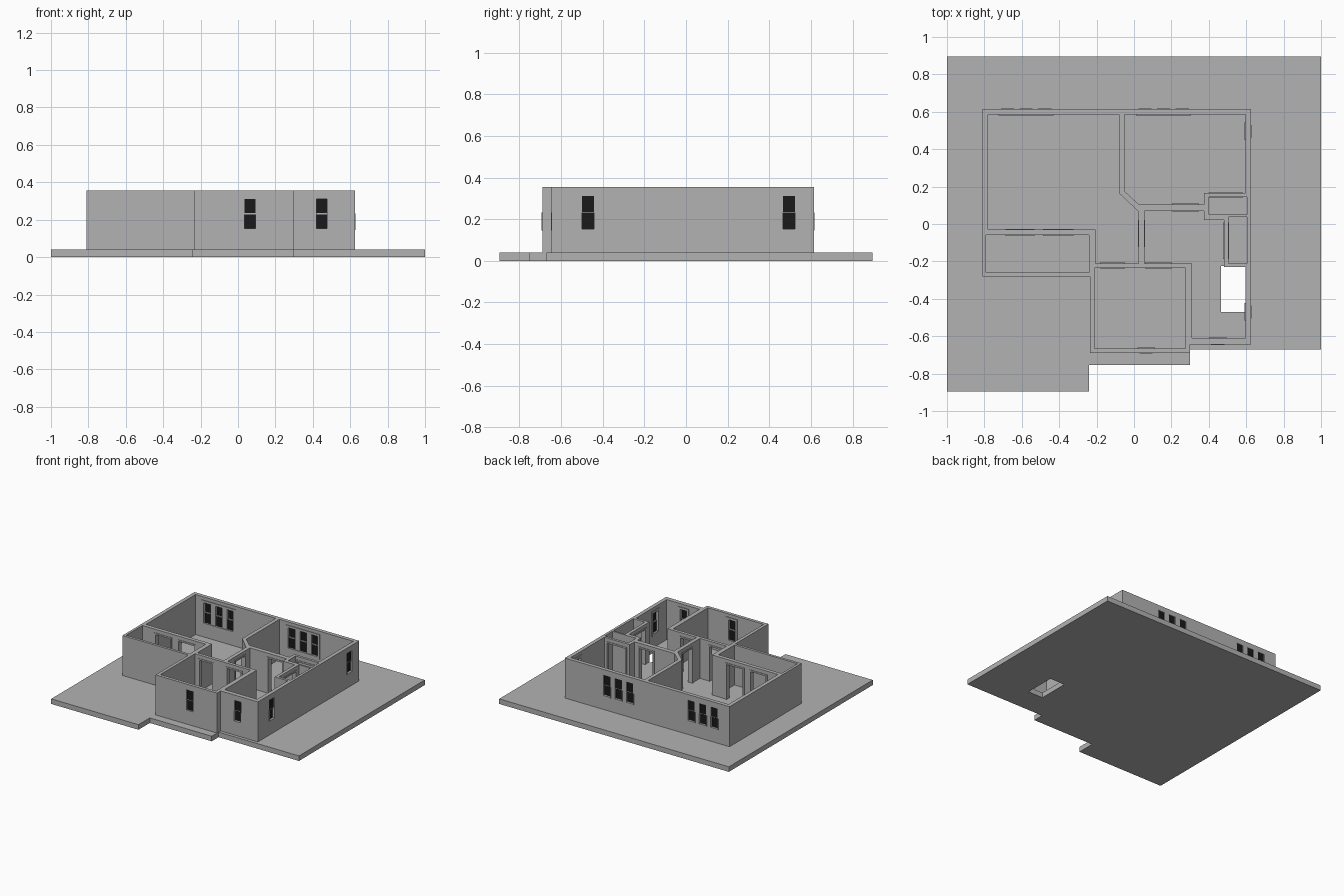
import bpy, bmesh, math
from mathutils import Matrix, Vector

if "Cube" in bpy.data.objects:
    bpy.data.objects.remove(bpy.data.objects["Cube"])

FLOOR, TOP = 0.04, 0.355      # floor level and wall top
DOOR_TOP = 0.315
WIN_Z = (0.152, 0.232, 0.312)  # sill, meeting rail, head


def material(name, v):
    m = bpy.data.materials.new(name)
    m.diffuse_color = (v, v, v, 1)
    m.use_nodes = True
    m.node_tree.nodes["Principled BSDF"].inputs["Base Color"].default_value = m.diffuse_color
    return m


GREY = material("plaster_grey", 0.45)
BLACK = material("glass_black", 0.01)


def finish(name, bm, mat):
    bmesh.ops.recalc_face_normals(bm, faces=bm.faces)
    me = bpy.data.meshes.new(name)
    bm.to_mesh(me)
    bm.free()
    ob = bpy.data.objects.new(name, me)
    bpy.context.collection.objects.link(ob)
    me.materials.append(mat)
    return ob


def prism(name, pts, z0, z1, mat=GREY):
    bm = bmesh.new()
    f = bm.faces.new([bm.verts.new((x, y, z0)) for x, y in pts])
    ext = bmesh.ops.extrude_face_region(bm, geom=[f])["geom"]
    bmesh.ops.translate(bm, vec=(0, 0, z1 - z0),
                        verts=[v for v in ext if isinstance(v, bmesh.types.BMVert)])
    return finish(name, bm, mat)


def rect(x0, y0, x1, y1):
    return [(x0, y0), (x1, y0), (x1, y1), (x0, y1)]


def boxes(name, spans, place=Matrix(), mat=GREY):
    """One object from (x0, x1, y0, y1, z0, z1) boxes in a local frame."""
    bm = bmesh.new()
    for x0, x1, y0, y1, z0, z1 in spans:
        c = Vector((x0 + x1, y0 + y1, z0 + z1)) / 2
        m = place @ Matrix.Translation(c) @ Matrix.Diagonal((x1 - x0, y1 - y0, z1 - z0, 1))
        bmesh.ops.create_cube(bm, size=1, matrix=m)
    return finish(name, bm, mat)


def cut(ob, cutters):
    bpy.context.view_layer.objects.active = ob
    for c in cutters:
        mod = ob.modifiers.new("cut", "BOOLEAN")
        mod.operation, mod.solver, mod.object = "DIFFERENCE", "EXACT", c
        bpy.ops.object.modifier_apply(modifier=mod.name)
        bpy.data.objects.remove(c)


def frame(w, z0, z1, y0, y1, b, bottom=True, head=True):
    """Boxes of a border of width b round an opening 2w wide."""
    s = [(-w - b, -w, y0, y1, z0, z1), (w, w + b, y0, y1, z0, z1)]
    if head:
        s.append((-w - b, w + b, y0, y1, z1, z1 + b))
    if bottom:
        s.append((-w - b, w + b, y0, y1, z0 - b, z0))
    return s


# Ground slab with its stepped front edge and floor opening
slab = prism("ground_slab", [(-1, 0.895), (1, 0.895), (1, -0.67), (0.3, -0.67), (0.3, -0.755),
                             (-0.24, -0.755), (-0.24, -0.895), (-1, -0.895)], 0, FLOOR)
cut(slab, [prism("c", rect(0.465, -0.47, 0.595, -0.225), -0.1, 0.1)])

# Solid wall block, hollowed out by the rooms
walls = prism("walls", [(-0.81, 0.615), (0.625, 0.615), (0.625, -0.645), (0.3, -0.645),
                        (0.3, -0.69), (-0.235, -0.69), (-0.235, -0.28), (-0.81, -0.28)],
              FLOOR, TOP)
rooms = [
    [(-0.78, 0.585), (-0.08, 0.585), (-0.08, 0.165), (0.025, 0.065), (0.025, -0.21),
     (-0.205, -0.21), (-0.205, -0.03), (-0.78, -0.03)],
    [(-0.05, 0.585), (0.595, 0.585), (0.595, 0.165), (0.375, 0.165), (0.375, 0.105),
     (0.025, 0.105), (-0.05, 0.175)],
    [(0.055, 0.07), (0.375, 0.07), (0.375, 0.022), (0.48, 0.022), (0.48, -0.23),
     (0.595, -0.23), (0.595, -0.61), (0.31, -0.61), (0.31, -0.21), (0.055, -0.21)],
    rect(0.4, 0.05, 0.605, 0.145), rect(0.505, -0.21, 0.605, 0.037),
    rect(-0.79, -0.26, -0.24, -0.06), rect(-0.21, -0.665, 0.275, -0.235)]
cut(walls, [prism("c", r, 0, 0.5) for r in rooms])

# Doorways: x, y of wall centre, turn, half width, half wall thickness
doors = [(-0.61, -0.045, 0, 0.065, 0.015), (-0.405, -0.045, 0, 0.07, 0.015),
         (-0.115, -0.2225, 0, 0.055, 0.0125), (0.13, -0.2225, 0, 0.06, 0.0125),
         (0.04, -0.05, 90, 0.06, 0.015), (0.275, 0.0875, 0, 0.06, 0.0175),
         (0.49, 0.155, 0, 0.08, 0.01), (0.4925, -0.09, 90, 0.085, 0.0125)]
for i, (x, y, a, w, t) in enumerate(doors):
    place = Matrix.Translation((x, y, 0)) @ Matrix.Rotation(math.radians(a), 4, "Z")
    cut(walls, [boxes("c", [(-w, w, -0.024, 0.024, 0, DOOR_TOP)], place)])
    boxes(f"door_casing_{i + 1}",
          frame(w, FLOOR, DOOR_TOP, -t - 0.004, -t, 0.012, bottom=False)
          + frame(w, FLOOR, DOOR_TOP, t, t + 0.004, 0.012, bottom=False), place)

# Sash windows: x, y of wall centre, turn, half wall thickness, sash offsets
triple = (-0.1, 0, 0.1)
windows = [(0.065, -0.6775, 0, 0.0125, (0,)), (0.448, -0.6275, 0, 0.0175, (0,)),
           (0.61, -0.47, 90, 0.015, (0,)), (0.61, 0.495, 90, 0.015, (0,)),
           (0.158, 0.6, 180, 0.015, triple), (-0.577, 0.6, 180, 0.015, triple)]
W = 0.029
sill, rail, head = WIN_Z
for i, (x, y, a, t, offsets) in enumerate(windows):
    base = Matrix.Translation((x, y, 0)) @ Matrix.Rotation(math.radians(a), 4, "Z")
    for j, dx in enumerate(offsets):
        place = base @ Matrix.Translation((dx, 0, 0))
        tag = f"{i + 1}_{j + 1}"
        cut(walls, [boxes("c", [(-W, W, -0.03, 0.03, sill, head)], place)])
        # upper pane sits outside, lower pane just behind it
        boxes("window_glass_" + tag, [(-W, W, -0.008, -0.002, rail, head),
                                      (-W, W, -0.001, 0.005, sill, rail)], place, BLACK)
        boxes("window_rail_" + tag, [(-W, W, -0.009, 0.006, rail - 0.003, rail + 0.003)], place)
        boxes("window_surround_" + tag,
              frame(W, sill, rail, -t - 0.003, -t, 0.006, head=False), place)
    half = W + max(offsets)
    boxes(f"window_casing_{i + 1}", frame(half, sill, head, t, t + 0.005, 0.018), base)
